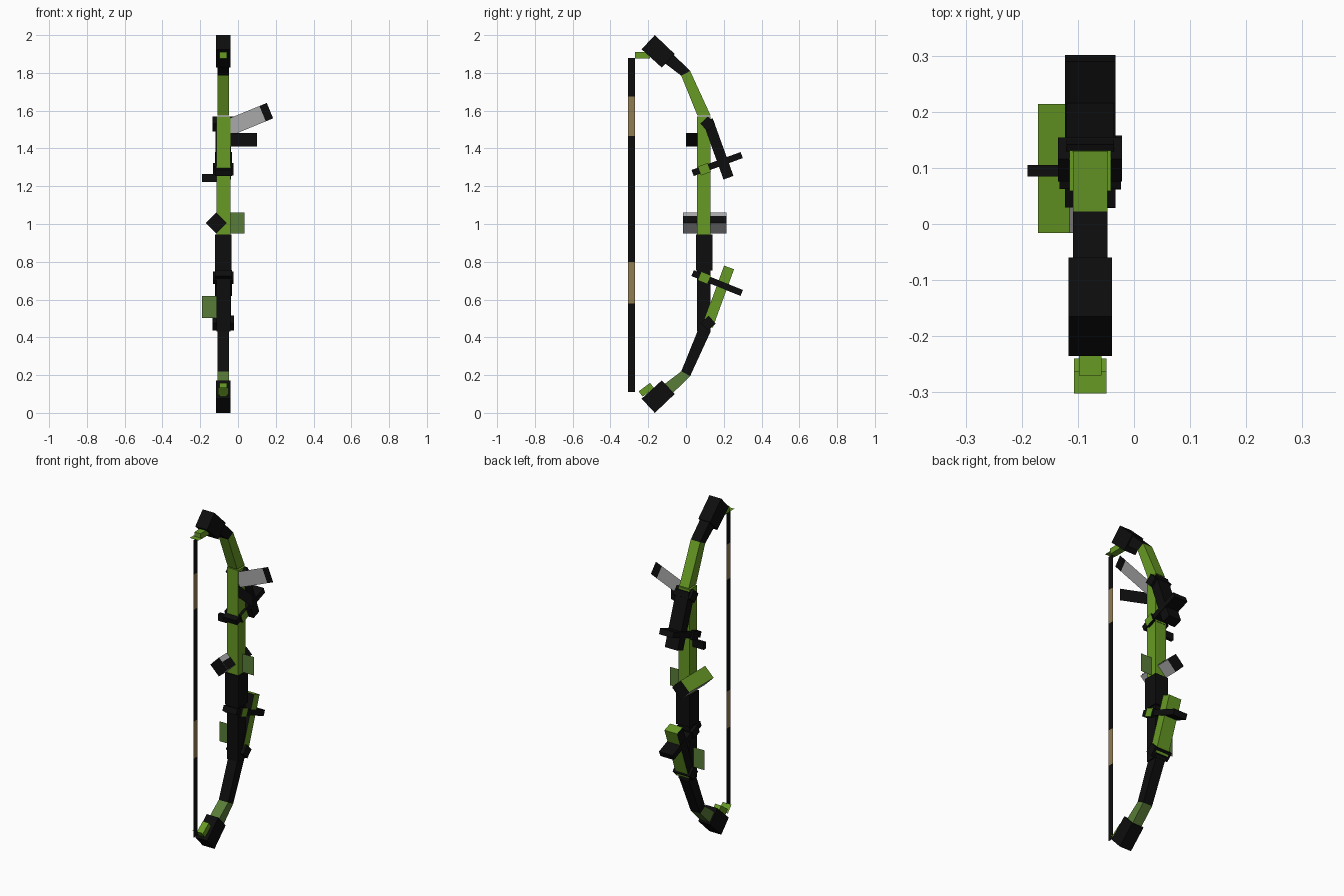
import bpy
import bmesh
from mathutils import Vector

if "Cube" in bpy.data.objects:
    bpy.data.objects.remove(bpy.data.objects["Cube"])


def material(name, r, g, b):
    m = bpy.data.materials.new(name)
    m.diffuse_color = (r, g, b, 1)
    m.use_nodes = True
    m.node_tree.nodes["Principled BSDF"].inputs["Base Color"].default_value = m.diffuse_color
    return m


BLACK = material("black", 0.004, 0.004, 0.004)
GREEN = material("bright green", 0.135, 0.32, 0.018)
MUTED = material("muted green", 0.10, 0.20, 0.04)
GREY = material("light grey", 0.40, 0.40, 0.40)
TAN = material("tan", 0.28, 0.20, 0.085)

CX = -0.078  # middle plane of the bow


def finish(name, bm, mats, rule=None):
    bmesh.ops.recalc_face_normals(bm, faces=bm.faces[:])
    bm.normal_update()
    if rule:
        for f in bm.faces:
            f.material_index = rule(f)
    me = bpy.data.meshes.new(name)
    bm.to_mesh(me)
    bm.free()
    for m in mats:
        me.materials.append(m)
    ob = bpy.data.objects.new(name, me)
    bpy.context.collection.objects.link(ob)
    return ob


def prism(name, corners, half, mats, rule=None, cx=CX):
    """Side profile of (y, z) corners, extruded along x."""
    bm = bmesh.new()
    a = [bm.verts.new((cx - half, y, z)) for y, z in corners]
    b = [bm.verts.new((cx + half, y, z)) for y, z in corners]
    bm.faces.new(a)
    bm.faces.new(b)
    n = len(corners)
    for i in range(n):
        j = (i + 1) % n
        bm.faces.new((a[i], a[j], b[j], b[i]))
    return finish(name, bm, mats, rule)


def bar(name, p, q, width, half, mats, rule=None, cx=CX):
    """Straight bar between two (y, z) points."""
    p, q = Vector(p), Vector(q)
    d = (q - p).normalized() * width / 2
    s = Vector((-d.y, d.x))
    return prism(name, [p + s, q + s, q - s, p - s], half, mats, rule, cx)


def sheet(name, pts, mat):
    """Flat panel without thickness."""
    bm = bmesh.new()
    bm.faces.new([bm.verts.new(p) for p in pts])
    return finish(name, bm, [mat])


def flip(pts):
    return [(y, 2.005 - z) for y, z in pts]


# riser
bar("riser_upper", (0.095, 0.945), (0.095, 1.57), 0.072, 0.037, [GREEN])
bar("grip", (0.097, 0.755), (0.097, 0.945), 0.088, 0.044, [BLACK])
bar("riser_lower", (0.095, 0.43), (0.095, 0.755), 0.072, 0.037, [BLACK])

# limbs, limb ends and tip blocks, mirrored top to bottom
limb = [(0.06, 1.575), (0.13, 1.575), (0.022, 1.81), (-0.025, 1.785)]
limb_end = [(-0.025, 1.785), (0.022, 1.81), (-0.1, 1.93), (-0.15, 1.88)]
block = [(-0.165, 2.0), (-0.235, 1.925), (-0.128, 1.828), (-0.06, 1.90)]
prism("upper_limb", limb, 0.031, [GREEN])
prism("upper_limb_end", limb_end, 0.031, [BLACK])
prism("upper_tip_block", block, 0.039, [BLACK])
prism("lower_limb", flip(limb), 0.031, [BLACK])
prism("lower_limb_end", flip(limb_end), 0.031, [MUTED])
prism("lower_tip_block", [(y, 2.0 - z) for y, z in block], 0.039, [BLACK])

# string holders at the tips
bar("upper_string_tab", (-0.27, 1.893), (-0.19, 1.893), 0.035, 0.02, [GREEN])
bar("lower_string_tab", (-0.24, 0.10), (-0.18, 0.145), 0.035, 0.02, [GREEN])
for name, (y0, z0), (y1, z1) in (
        ("upper_string_plate", (-0.302, 1.885), (-0.262, 1.885)),
        ("lower_string_plate", (-0.275, 0.135), (-0.24, 0.095))):
    sheet(name, [(CX - 0.029, y0, z0), (CX + 0.029, y0, z0),
                 (CX + 0.029, y1, z1), (CX - 0.029, y1, z1)], GREEN)

# string: flat strip with two tan wrappings
bm = bmesh.new()
levels = [0.11, 0.58, 0.80, 1.465, 1.675, 1.88]
rows = [[bm.verts.new((CX, y, z)) for y in (-0.308, -0.27)] for z in levels]
for lo, hi in zip(rows, rows[1:]):
    bm.faces.new((lo[0], lo[1], hi[1], hi[0]))
for i, f in enumerate(bm.faces):
    f.material_index = i % 2
finish("string", bm, [BLACK, TAN])


# struts, cross bars and joints behind the riser
def green_side(f):
    return 1 if f.normal.x > 0.5 else 0


def green_outer(f):
    return 1 if f.normal.x > 0.5 or f.normal.y > 0.3 else 0


bar("upper_strut", (0.115, 1.55), (0.225, 1.245), 0.056, 0.042, [BLACK])
bar("lower_strut", (0.115, 0.46), (0.228, 0.77), 0.056, 0.042,
    [BLACK, GREEN], green_outer)
for side, p, q, knob, joint in (
        ("upper", (0.035, 1.27), (0.295, 1.365), (0.097, 1.29), (0.115, 1.53)),
        ("lower", (0.035, 0.74), (0.295, 0.635), (0.097, 0.715), (0.118, 0.475))):
    bar(side + "_cross_bar", p, q, 0.034, 0.045, [BLACK])
    k, d = Vector(knob), (Vector(q) - Vector(p)).normalized() * 0.028
    bar(side + "_knob", k - d, k + d, 0.05, 0.055, [BLACK, GREEN], green_side)
    j, e = Vector(joint), Vector((0.02, 0.019))
    bar(side + "_joint", j - e, j + e, 0.056, 0.057, [BLACK])

# small peg on the left of the riser
bar("side_peg", (0.095, 1.222), (0.095, 1.264), 0.02, 0.04, [BLACK], cx=-0.15)

# arrow rest: diamond-section tube along y, coloured by facing direction
bm = bmesh.new()
rx, rz, r = -0.115, 1.005, 0.056
ring = [(rx + r, rz), (rx, rz + r), (rx - r, rz), (rx, rz - r)]
a = [bm.verts.new((x, -0.016, z)) for x, z in ring]
b = [bm.verts.new((x, 0.214, z)) for x, z in ring]
bm.faces.new(a)
bm.faces.new(b)
for i in range(4):
    j = (i + 1) % 4
    bm.faces.new((a[i], a[j], b[j], b[i]))


def rest_colour(f):
    if abs(f.normal.y) > 0.5:
        return 0
    return 1 if f.normal.x < 0 and f.normal.z > 0 else 2


finish("arrow_rest", bm, [BLACK, GREEN, GREY], rest_colour)
o = 0.0015
sheet("arrow_rest_stripe",
      [(rx + r + o, -0.016, rz + o), (rx + r + o, 0.214, rz + o),
       (rx + 0.021 + o, 0.214, rz + 0.035 + o),
       (rx + 0.021 + o, -0.016, rz + 0.035 + o)], BLACK)


# flat sight panels standing out sideways
def panel(name, x0, x1, z0, z1, y0, y1, mat):
    sheet(name, [(x0, y0, z0), (x1, y1, z0), (x1, y1, z1), (x0, y0, z1)], mat)


panel("sight_plate", -0.06, 0.10, 1.41, 1.482, 0.07, 0.0, BLACK)
panel("right_plate", -0.06, 0.035, 0.95, 1.06, 0.1, 0.1, MUTED)
panel("left_plate", -0.19, -0.10, 0.502, 0.62, 0.095, 0.095, MUTED)

# tilted sight blade with a black end
start, along = Vector((-0.05, 0.065, 1.51)), Vector((0.925, 0, 0.38))
across = Vector((-0.38, 0, 0.925)) * 0.044
for name, s0, s1, mat in (("sight_blade", 0.0, 0.195, GREY),
                          ("sight_blade_end", 0.195, 0.237, BLACK)):
    p, q = start + along * s0, start + along * s1
    sheet(name, [p - across, q - across, q + across, p + across], mat)
